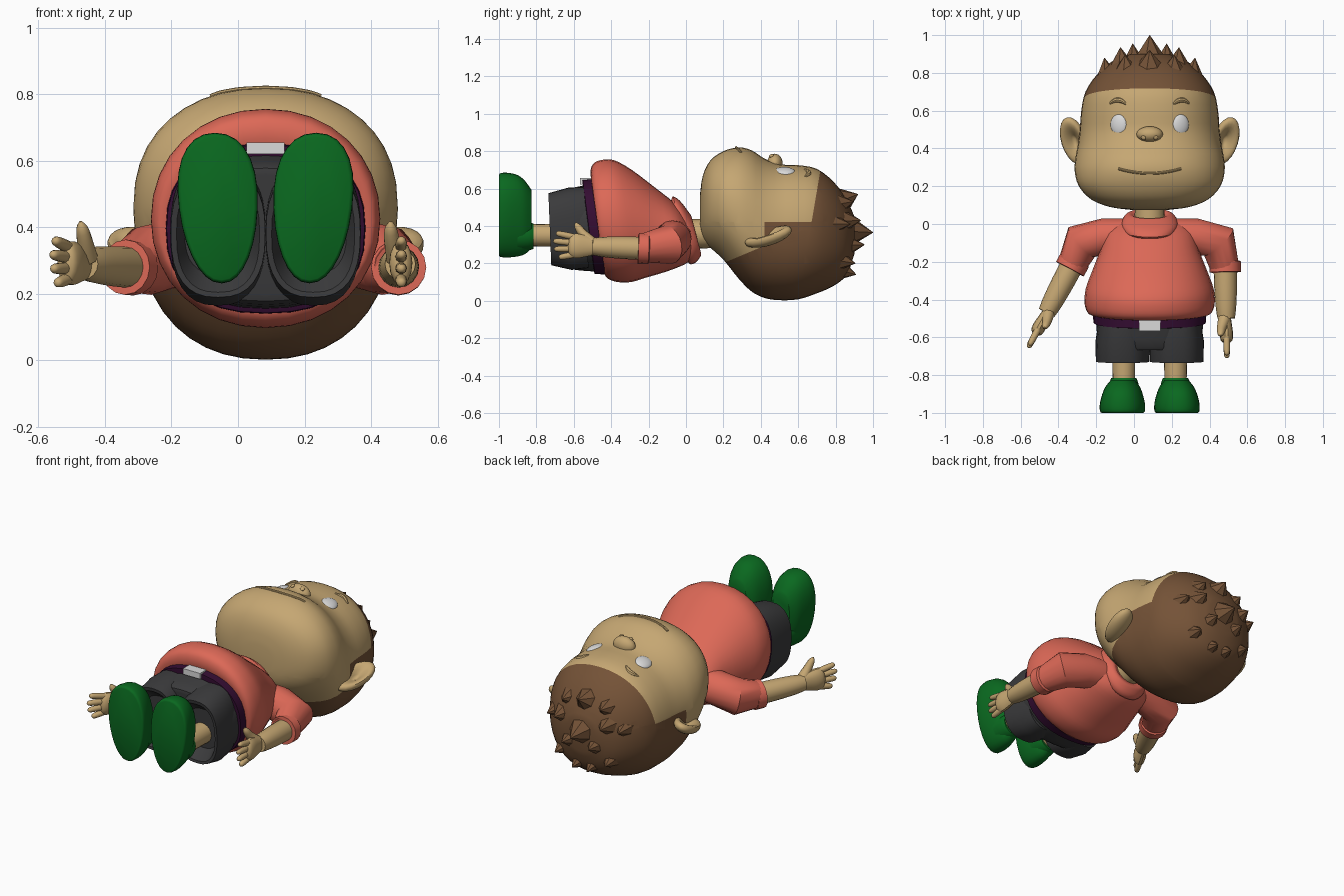
import bpy, bmesh, math
from mathutils import Vector, Matrix
from mathutils.bvhtree import BVHTree

if "Cube" in bpy.data.objects:
    bpy.data.objects.remove(bpy.data.objects["Cube"])

CX = 0.083  # the body axis sits right of centre because the arms differ


def material(name, r, g, b):
    m = bpy.data.materials.new(name)
    m.diffuse_color = (r, g, b, 1)
    m.use_nodes = True
    m.node_tree.nodes["Principled BSDF"].inputs["Base Color"].default_value = m.diffuse_color
    return m


SKIN = material("skin", .56, .385, .17)
SHIRT = material("coral shirt", .72, .14, .095)
HAIR = material("brown hair", .175, .085, .038)
SHORTS = material("charcoal shorts", .043, .043, .045)
BELT = material("purple belt", .035, .004, .032)
SHOE = material("green shoe", .003, .14, .014)
WHITE = material("off white", .70, .70, .70)


def finish(name, bm, mats, fn=None):
    for v in bm.verts:
        if fn:
            v.co = fn(v.co)
        v.co.x += CX
    bmesh.ops.recalc_face_normals(bm, faces=bm.faces)
    me = bpy.data.meshes.new(name)
    bm.to_mesh(me)
    for m in mats:
        me.materials.append(m)
    ob = bpy.data.objects.new(name, me)
    bpy.context.collection.objects.link(ob)
    return ob


def smooth_rows(rows, sub):
    """Catmull-Rom interpolation of parameter rows."""
    out = []
    for i in range(len(rows) - 1):
        a, b, c, d = (rows[max(0, min(len(rows) - 1, i + k))] for k in (-1, 0, 1, 2))
        for s in range(sub):
            t = s / sub
            out.append([.5 * (2 * q + (r - p) * t + (2 * p - 5 * q + 4 * r - w) * t * t
                              + (3 * q - p - 3 * r + w) * t ** 3)
                        for p, q, r, w in zip(a, b, c, d)])
    return out + [list(rows[-1])]


def skin_rings(rings):
    bm = bmesh.new()
    vs = [[bm.verts.new(p) for p in ring] for ring in rings]
    n = len(vs[0])
    for a, b in zip(vs, vs[1:]):
        for i in range(n):
            bm.faces.new((a[i], a[(i + 1) % n], b[(i + 1) % n], b[i]))
    bm.faces.new(vs[0])
    bm.faces.new(vs[-1][::-1])
    return bm


def loft(secs, tilt=0, n=32, p=2.2, sub=3):
    """Sections along y: (y, half width, z bottom, z top)."""
    rings = []
    for y, hw, zb, zt in smooth_rows(secs, sub):
        ring = []
        for i in range(n):
            c, s = math.cos(2 * math.pi * i / n), math.sin(2 * math.pi * i / n)
            dz = (zt - zb) / 2 * math.copysign(abs(s) ** (2 / p), s)
            ring.append((hw * math.copysign(abs(c) ** (2 / p), c), y - tilt * dz, (zb + zt) / 2 + dz))
        rings.append(ring)
    return skin_rings(rings)


def tube(name, rows, mat, n=14, sub=3, flat=1):
    """Rows: (x, y, z, radius); flat squashes the section sideways."""
    rows = smooth_rows(rows, sub)
    pts = [Vector(r[:3]) for r in rows]
    rings = []
    for i, q in enumerate(pts):
        t = (pts[min(i + 1, len(pts) - 1)] - pts[max(i - 1, 0)]).normalized()
        u = t.cross(Vector((0, 0, 1))).normalized()
        v = u.cross(t)
        r = max(rows[i][3], .001)
        rings.append([q + u * (r * flat * math.cos(2 * math.pi * k / n))
                      + v * (r * math.sin(2 * math.pi * k / n)) for k in range(n)])
    return finish(name, skin_rings(rings), [mat])


def ball(name, loc, size, mat, rot=(0, 0, 0), fn=None):
    bm = bmesh.new()
    bmesh.ops.create_uvsphere(bm, u_segments=20, v_segments=14, radius=1)
    if fn:
        for v in bm.verts:
            v.co = fn(v.co)
    m = Matrix.Translation(loc)
    for axis, a in zip("ZXY", (rot[2], rot[0], rot[1])):
        m = m @ Matrix.Rotation(math.radians(a), 4, axis)
    bmesh.ops.transform(bm, matrix=m @ Matrix.Diagonal((*size, 1)), verts=bm.verts)
    return finish(name, bm, [mat])


# Head: one loft, cut along the hairline
head = loft([(.075, .10, .40, .57), (.09, .21, .34, .67), (.13, .31, .285, .75), (.2, .375, .22, .80),
             (.28, .397, .12, .82), (.35, .393, .05, .805), (.42, .38, .015, .76), (.5, .37, .003, .73),
             (.6, .362, .008, .725), (.7, .34, .04, .705), (.79, .28, .08, .635), (.86, .20, .14, .54),
             (.9, .10, .25, .45)], n=40)
for co, no in (((0, .60, 0), (0, 1, -.17)), ((0, 0, .42), (0, 0, 1)), ((0, .42, 0), (0, 1, 0)),
               ((0, .22, .21), (0, -.42, 1))):
    bmesh.ops.bisect_plane(head, geom=head.verts[:] + head.edges[:] + head.faces[:],
                           plane_co=co, plane_no=no, dist=1e-5)
for f in head.faces:
    c = f.calc_center_median()
    f.material_index = int(c.y > .60 + .17 * c.z or (c.y > .42 and c.z < .42)
                           or (c.y < .42 and c.z < .21 + .42 * (c.y - .22)))
tree = BVHTree.FromBMesh(head)
finish("head", head, [SKIN, HAIR])


def on_face(x, y):
    return tree.ray_cast(Vector((x, y, 2)), Vector((0, 0, -1)))[0].z


# Hair spikes: base x, y, z, radius, then tip x, y, z
for bx, by, bz, r, tx, ty, tz in [
        (0, .70, .38, .21, 0, 1.0, .365), (0, .72, .49, .175, 0, .92, .57),
        (.14, .72, .42, .15, .155, .935, .43), (.21, .67, .41, .13, .24, .88, .41),
        (.08, .70, .29, .16, .09, .955, .30), (.14, .68, .24, .15, .17, .905, .20),
        (.04, .70, .20, .14, .05, .91, .14), (.12, .72, .50, .14, .13, .895, .53)]:
    for s in ((1, -1) if bx else (1,)):
        tube("hair_spike", [(s * bx, by, bz, r), (s * tx, ty, tz, 0)], HAIR, n=7, sub=1)

# Nose and mouth
z = on_face(0, .47)
ball("nose", (0, .475, z - .004), (.07, .042, .052), SKIN)
tube("mouth", [(x, .268 + .9 * x * x, on_face(x, .268 + .9 * x * x) + .001, .007)
               for x in [k * .0275 for k in range(-6, 7)]], SKIN, n=8, sub=2)

for s, side in ((1, "right"), (-1, "left")):
    # Face details and ears
    ball(side + "_nostril", (s * .033, .456, z + .037), (.013, .013, .007), SKIN, (25, s * 25, 0))
    ball(side + "_eye", (s * .163, .525, on_face(.163, .525) - .008), (.047, .058, .02), WHITE, (0, s * 22, 0))
    tube(side + "_brow", [(s * x, y, on_face(x, y) - .002, r) for x, y, r in
                          ((.125, .635, .006), (.15, .652, .013), (.18, .655, .013), (.21, .638, .006))], SKIN, n=8)
    ball(side + "_ear", (s * .40, .44, .345), (.07, .135, .048), SKIN, (16, s * 20, s * -17),
         lambda c: Vector((c.x, c.y, c.z * (1.7 * math.hypot(c.x, c.y) - .6) if c.z > 0 else c.z)))

    # Shorts legs with a recessed hem, legs and shoes
    finish(side + "_shorts_leg", loft([(-.66, .10, .26, .50), (-.725, .125, .205, .555), (-.728, .142, .19, .575),
                                       (-.62, .144, .165, .605), (-.53, .13, .175, .61)], tilt=.04, sub=1, p=2.5),
           [SHORTS], lambda c, s=s: Vector((c.x + s * .143, c.y, c.z)))
    tube(side + "_leg", [(s * .137, -.88, .35, .058), (s * .137, -.6, .35, .063)], SKIN, n=20, sub=1)
    finish(side + "_shoe", loft([(-1, .108, .242, .672), (-.99, .118, .234, .683), (-.95, .118, .232, .684),
                                 (-.90, .106, .237, .672), (-.86, .09, .25, .64), (-.825, .062, .28, .59)], n=28),
           [SHOE], lambda c, s=s: Vector((c.x * (.84 + .30 * (c.z - .23) / .45)
                                          + s * (.132 + .02 * (c.z - .23) / .45), c.y, c.z)))
    tube(side + "_shoe_cuff", [(s * .137, -.90, .345, .085), (s * .137, -.84, .345, .076),
                               (s * .137, -.815, .345, .066)], SHOE, n=20, sub=2)

# Shirt, collar and neck
finish("shirt", loft([(-.47, .28, .165, .64), (-.473, .318, .14, .685), (-.455, .336, .115, .73),
                      (-.41, .345, .1, .752), (-.34, .338, .1, .752), (-.25, .305, .125, .70), (-.14, .262, .155, .61),
                      (-.04, .23, .19, .525), (.01, .17, .22, .465), (.04, .09, .26, .43)], tilt=.14, p=2.1), [SHIRT])
finish("collar", loft([(-.035, .13, .21, .54), (-.022, .147, .195, .558), (.01, .15, .205, .535),
                       (.045, .128, .235, .475), (.055, .105, .255, .45), (.045, .085, .28, .43)], tilt=.26), [SHIRT])
tube("neck", [(0, -.02, .355, .08), (0, .14, .36, .078)], SKIN, n=20, sub=1)

# Shorts seat, belt and buckle
finish("shorts_seat", loft([(-.65, .22, .20, .56), (-.63, .27, .168, .59), (-.49, .286, .155, .625)],
                           tilt=.1, p=2.4), [SHORTS])
finish("belt", loft([(-.522, .288, .15, .635), (-.52, .298, .143, .648), (-.44, .302, .14, .655)],
                    tilt=.13, p=2.4, sub=1), [BELT])
bm = bmesh.new()
bmesh.ops.create_cube(bm, size=1, matrix=Matrix.Translation((0, -.537, .638))
                      @ Matrix.Diagonal((.115, .06, .035, 1)))
finish("buckle", bm, [WHITE])


def arm(side, corner, cuff, wrist):
    """Sleeve, forearm and hand; the fingers fan out along z."""
    s = math.copysign(1, corner[0])
    cuff, wrist = Vector(cuff), Vector(wrist)
    d = (wrist - cuff).normalized()
    inward = Vector((-s, 0, 0))
    up = Vector((0, 0, 1))

    def path(*rows):
        return [(*p, r) for p, r in rows]
    tube(side + "_sleeve", [(s * .12, -.06, .34, .09), (s * .24, -.07, .33, .10), (*corner, .105),
                            (*cuff, .075)], SHIRT, n=16, sub=1)
    tube(side + "_sleeve_cuff", path((cuff - d * .045, .074), (cuff - d * .04, .083), (cuff + d * .015, .083),
                                     (cuff + d * .016, .06)), SHIRT, n=16, sub=1)
    tube(side + "_forearm", path((cuff - d * .05, .062), (cuff + d * .1, .060), (wrist - d * .06, .054),
                                 (wrist, .046)), SKIN, n=16)
    tube(side + "_palm", path((wrist - d * .02, .044), (wrist + d * .03, .056), (wrist + d * .08, .067),
                              (wrist + d * .115, .06), (wrist + d * .13, .03)), SKIN, flat=.52)
    for k, length in enumerate((.075, .1, .105, .09)):
        f = k - 1.5
        base = wrist + d * .095 + up * (f * .031)
        tip = base + d * (length + .01) + up * (f * .012)
        tube(side + "_finger", path((base, .017), (base.lerp(tip, .5), .0175), (base.lerp(tip, .9), .014),
                                    (tip, .004)), SKIN, n=10)
    a = wrist + d * .005 + up * .02 + inward * .01
    tube(side + "_thumb", path((a, .034), (a + d * .045 + up * .045 + inward * .015, .025),
                               (a + d * .075 + up * .085 + inward * .02, .018),
                               (a + d * .085 + up * .105 + inward * .02, .004)), SKIN, n=10)


arm("right", (.365, -.095, .30), (.40, -.24, .28), (.405, -.50, .29))
arm("left", (-.36, -.095, .30), (-.415, -.225, .28), (-.545, -.47, .29))

bpy.ops.object.select_all(action='SELECT')
bpy.context.view_layer.objects.active = bpy.context.selected_objects[0]
bpy.ops.object.shade_smooth_by_angle(angle=math.radians(40))
